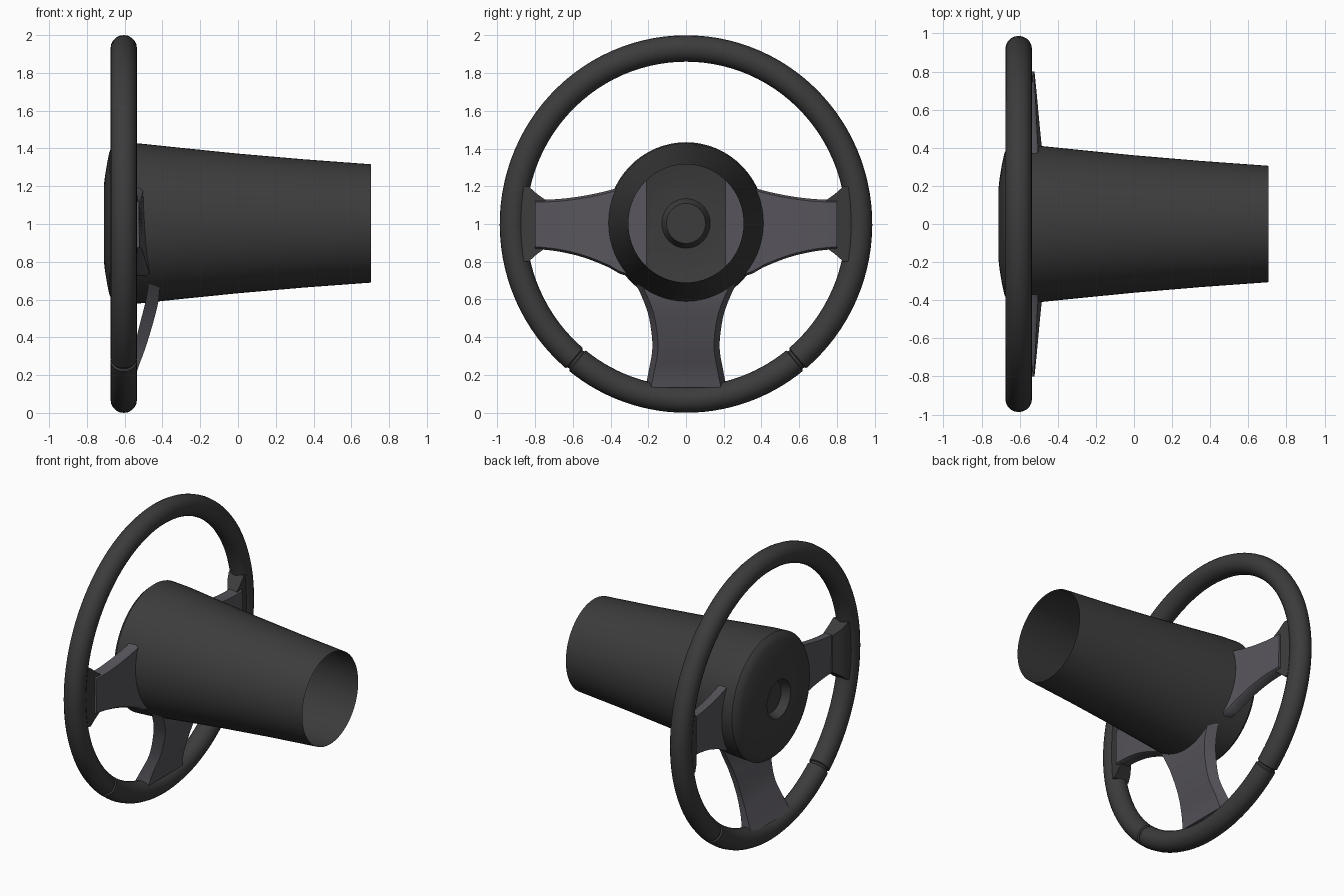
import bpy, bmesh
from math import sin, cos, pi, radians

if "Cube" in bpy.data.objects:
    bpy.data.objects.remove(bpy.data.objects["Cube"])


def material(name, rgb):
    m = bpy.data.materials.new(name)
    m.diffuse_color = (*rgb, 1)
    m.use_nodes = True
    m.node_tree.nodes["Principled BSDF"].inputs["Base Color"].default_value = m.diffuse_color
    return m


DARK = material("dark_leather", (0.045, 0.045, 0.045))
GREY = material("spoke_grey", (0.095, 0.09, 0.105))


def skin(name, rings, mat, wrap=False, caps=True, angle=35):
    """Bridge closed rings of points into one smooth-shaded object."""
    bm = bmesh.new()
    vr = [[bm.verts.new(p) for p in r] for r in rings]
    pairs = list(zip(vr, vr[1:])) + ([(vr[-1], vr[0])] if wrap else [])
    for a, b in pairs:
        n = len(a)
        for i in range(n):
            j = (i + 1) % n
            bm.faces.new((a[i], a[j], b[j], b[i]))
    if caps and not wrap:
        bm.faces.new(vr[0])
        bm.faces.new(vr[-1])
    bmesh.ops.recalc_face_normals(bm, faces=bm.faces)
    me = bpy.data.meshes.new(name)
    bm.to_mesh(me)
    bm.free()
    ob = bpy.data.objects.new(name, me)
    bpy.context.collection.objects.link(ob)
    me.materials.append(mat)
    bpy.ops.object.select_all(action='DESELECT')
    ob.select_set(True)
    bpy.context.view_layer.objects.active = ob
    bpy.ops.object.shade_smooth_by_angle(angle=radians(angle))
    return ob


def smooth(stations, steps=5):
    """Catmull-Rom interpolation through a few stations."""
    p = [stations[0]] + stations + [stations[-1]]
    out = []
    for k in range(1, len(p) - 2):
        for s in range(steps):
            t = s / steps
            out.append([0.5 * (2 * b + (c - a) * t + (2 * a - 5 * b + 4 * c - d) * t * t
                               + (3 * b - a - 3 * c + d) * t ** 3)
                        for a, b, c, d in zip(*p[k - 1:k + 3])])
    return out + [list(stations[-1])]


# Rim: thick ring with a narrow groove at the two lower seams
seams = [radians(-50.5), radians(230.5)]
angles = [(seams[0] + (seams[1] - seams[0]) * i / 84, 0.07) for i in range(1, 84)]
angles += [(seams[1] + (2 * pi + seams[0] - seams[1]) * i / 28, 0.07) for i in range(1, 28)]
for s in seams:
    angles += [(s - 0.013, 0.07), (s - 0.007, 0.06), (s + 0.007, 0.06), (s + 0.013, 0.07)]
rings = []
for a, r in sorted(angles):
    ring = []
    for k in range(20):
        b = 2 * pi * k / 20
        ring.append((-0.605 + r * sin(b), (0.917 + r * cos(b)) * cos(a),
                     1 + (0.93 + r * cos(b)) * sin(a)))
    rings.append(ring)
skin("rim", rings, DARK, wrap=True)

# Hub cap with a round recess, running on into the open tapered column
profile = [(-0.655, 0.105), (-0.71, 0.13), (-0.71, 0.2), (-0.704, 0.25), (-0.694, 0.31),
           (-0.682, 0.37), (-0.668, 0.405), (-0.645, 0.426), (-0.53, 0.42), (-0.3, 0.396),
           (0, 0.366), (0.35, 0.336), (0.705, 0.31)]
rings = [[(x, 0.985 * r * cos(2 * pi * k / 64), 1.003 + 1.01 * r * sin(2 * pi * k / 64))
          for k in range(64)] for x, r in profile]
column = skin("hub_and_column", rings, DARK, caps=False)
bm = bmesh.new()
bm.from_mesh(column.data)
bm.verts.ensure_lookup_table()
bm.faces.new(bm.verts[:64])
bmesh.ops.recalc_face_normals(bm, faces=bm.faces)
bm.to_mesh(column.data)
bm.free()

# Side spokes: y, low z, high z, back x at low edge, back x at high edge
side = smooth([(0.21, 0.72, 1.26, -0.46, -0.49), (0.33, 0.73, 1.205, -0.47, -0.5),
               (0.42, 0.775, 1.175, -0.485, -0.505), (0.55, 0.825, 1.148, -0.498, -0.512),
               (0.68, 0.855, 1.132, -0.51, -0.518), (0.8, 0.868, 1.128, -0.522, -0.525)])
for sign, tag in ((1, "right"), (-1, "left")):
    rings = [[(xl, sign * y, lo + 0.012), (xh, sign * y, hi - 0.012),
              (xh - 0.02, sign * y, hi), (xh - 0.07, sign * y, hi),
              (xl - 0.07, sign * y, lo), (xl - 0.02, sign * y, lo)]
             for y, lo, hi, xl, xh in side]
    skin("side_spoke_" + tag, rings, GREY)
    # Flared collar where the spoke meets the rim
    rings = [[(xb, sign * y, 1 - h), (xb, sign * y, 1 + h),
              (xf, sign * y, 1 + h), (xf, sign * y, 1 - h)]
             for y, h, xb, xf in [(0.745, 0.128, -0.53, -0.6), (0.79, 0.16, -0.535, -0.635),
                                  (0.835, 0.2, -0.54, -0.655), (0.88, 0.2, -0.55, -0.655)]]
    skin("spoke_collar_" + tag, rings, DARK)

# Lower spoke: z, half width, back x, front x
lower = smooth([(0.68, 0.265, -0.415, -0.475), (0.6, 0.228, -0.42, -0.487),
                (0.5, 0.195, -0.443, -0.512), (0.35, 0.178, -0.488, -0.553),
                (0.22, 0.198, -0.535, -0.61), (0.135, 0.215, -0.555, -0.65)])
rings = [[(xb, 0.03 - w, z), (xb, w - 0.03, z), (xf, w, z), (xf, -w, z)]
         for z, w, xb, xf in lower]
skin("lower_spoke", rings, GREY)
